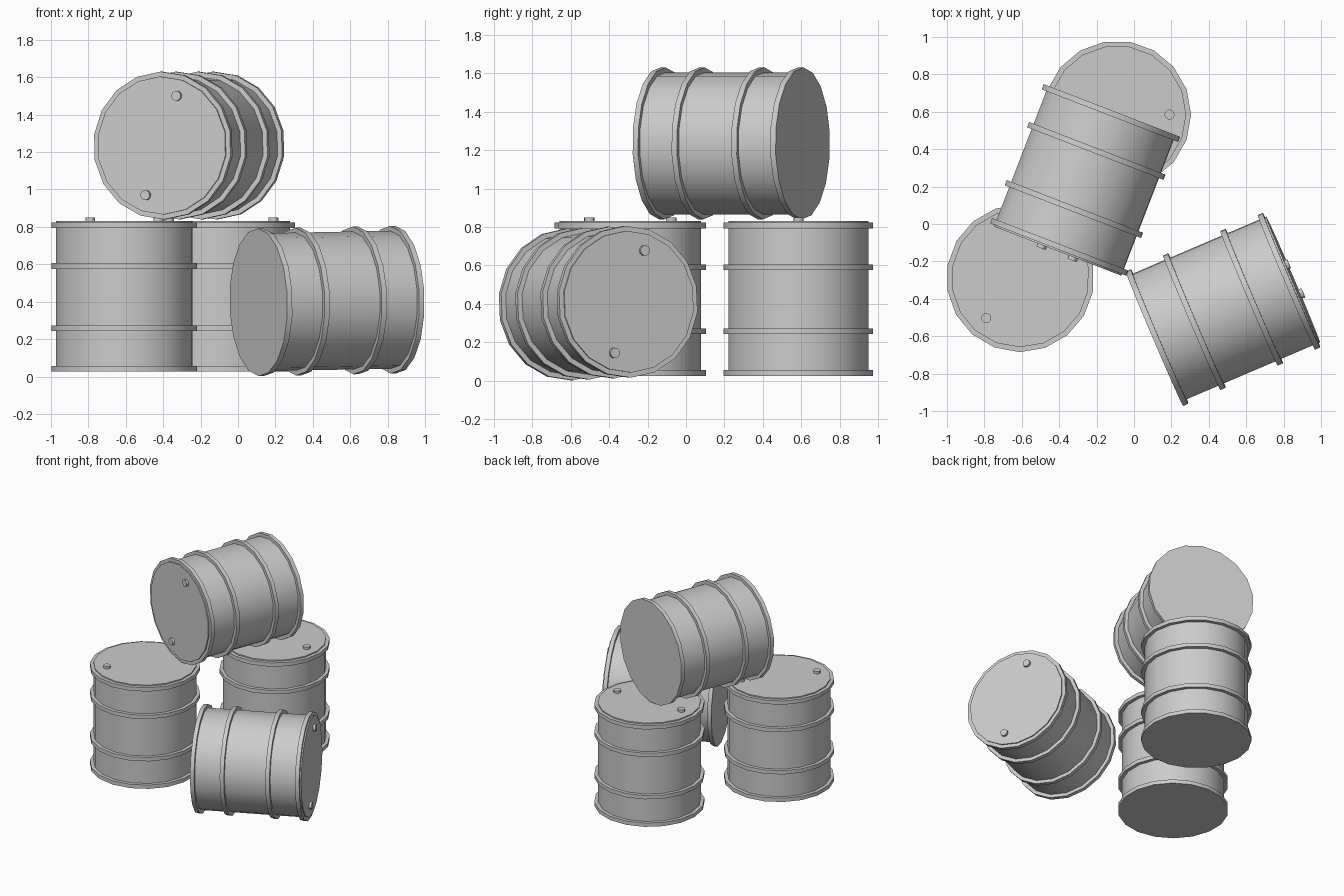
import bpy, bmesh, math
from mathutils import Vector, Matrix

if "Cube" in bpy.data.objects:
    bpy.data.objects.remove(bpy.data.objects["Cube"])

SIDES = 18
R_BODY, R_RING, HEIGHT, RING_T = 0.369, 0.395, 0.806, 0.03
RINGS = (0.0, 0.217, 0.55, 0.767)      # lower edge of each hoop
PLUG_OFFSET, PLUG_R, PLUG_H = 0.28, 0.027, 0.018


def barrel_profile():
    # radius / height outline from bottom centre to top centre
    pts = [(R_RING, 0.0), (R_RING, RING_T), (R_BODY, RING_T)]
    for z in RINGS[1:]:
        pts += [(R_BODY, z), (R_RING, z), (R_RING, z + RING_T), (R_BODY, z + RING_T)]
    pts.append((R_BODY, HEIGHT))
    return pts


def make_object(name, bm, matrix):
    bmesh.ops.recalc_face_normals(bm, faces=bm.faces)
    mesh = bpy.data.meshes.new(name)
    bm.to_mesh(mesh)
    bm.free()
    obj = bpy.data.objects.new(name, mesh)
    bpy.context.collection.objects.link(obj)
    obj.matrix_world = matrix
    bpy.ops.object.select_all(action='DESELECT')
    obj.select_set(True)
    bpy.context.view_layer.objects.active = obj
    bpy.ops.object.shade_smooth_by_angle(angle=math.radians(30))
    return obj


def make_barrel(name, base, axis, toward):
    # frame: local z along the barrel, local x toward one lid plug
    d = Vector(axis).normalized()
    u = Vector(toward)
    u = (u - d * u.dot(d)).normalized()
    v = d.cross(u)
    matrix = Matrix.Translation(Vector(base)) @ Matrix((u, v, d)).transposed().to_4x4()

    # hooped drum shell
    bm = bmesh.new()
    loops = []
    for r, z in barrel_profile():
        loops.append([bm.verts.new((r * math.cos(2 * math.pi * i / SIDES),
                                    r * math.sin(2 * math.pi * i / SIDES), z))
                      for i in range(SIDES)])
    for a, b in zip(loops, loops[1:]):
        for i in range(SIDES):
            j = (i + 1) % SIDES
            bm.faces.new((a[i], a[j], b[j], b[i]))
    bm.faces.new(loops[0])
    bm.faces.new(loops[-1])
    make_object(name, bm, matrix)

    # two lid plugs
    bm = bmesh.new()
    for s in (-1, 1):
        bmesh.ops.create_cone(
            bm, cap_ends=True, segments=12, radius1=PLUG_R, radius2=PLUG_R,
            depth=PLUG_H + 0.01,
            matrix=Matrix.Translation((s * PLUG_OFFSET, 0, HEIGHT + PLUG_H / 2 - 0.005)))
    make_object(name + "_plugs", bm, matrix)


def polar(deg):
    return (math.cos(math.radians(deg)), math.sin(math.radians(deg)), 0)


# two standing barrels
make_barrel("left_standing_barrel", (-0.608, -0.29, 0.026), (0, 0, 1), polar(229.5))
make_barrel("rear_standing_barrel", (-0.09, 0.585, 0.026), (0, 0, 1), polar(0))

# barrel lying across the standing pair
d = Vector((-0.36, -0.933, 0)).normalized()
make_barrel("top_lying_barrel", Vector((-0.263, 0.231, 1.235)) - d * HEIGHT / 2, d,
            (0.317 * 0.933, -0.317 * 0.36, 0.948))

# barrel lying on the ground, very slightly tilted
d = Vector((0.92, 0.393, 0.018)).normalized()
make_barrel("ground_lying_barrel", Vector((0.48, -0.455, 0.404)) - d * HEIGHT / 2, d,
            (-0.31 * 0.393, 0.31 * 0.92, 0.95))
